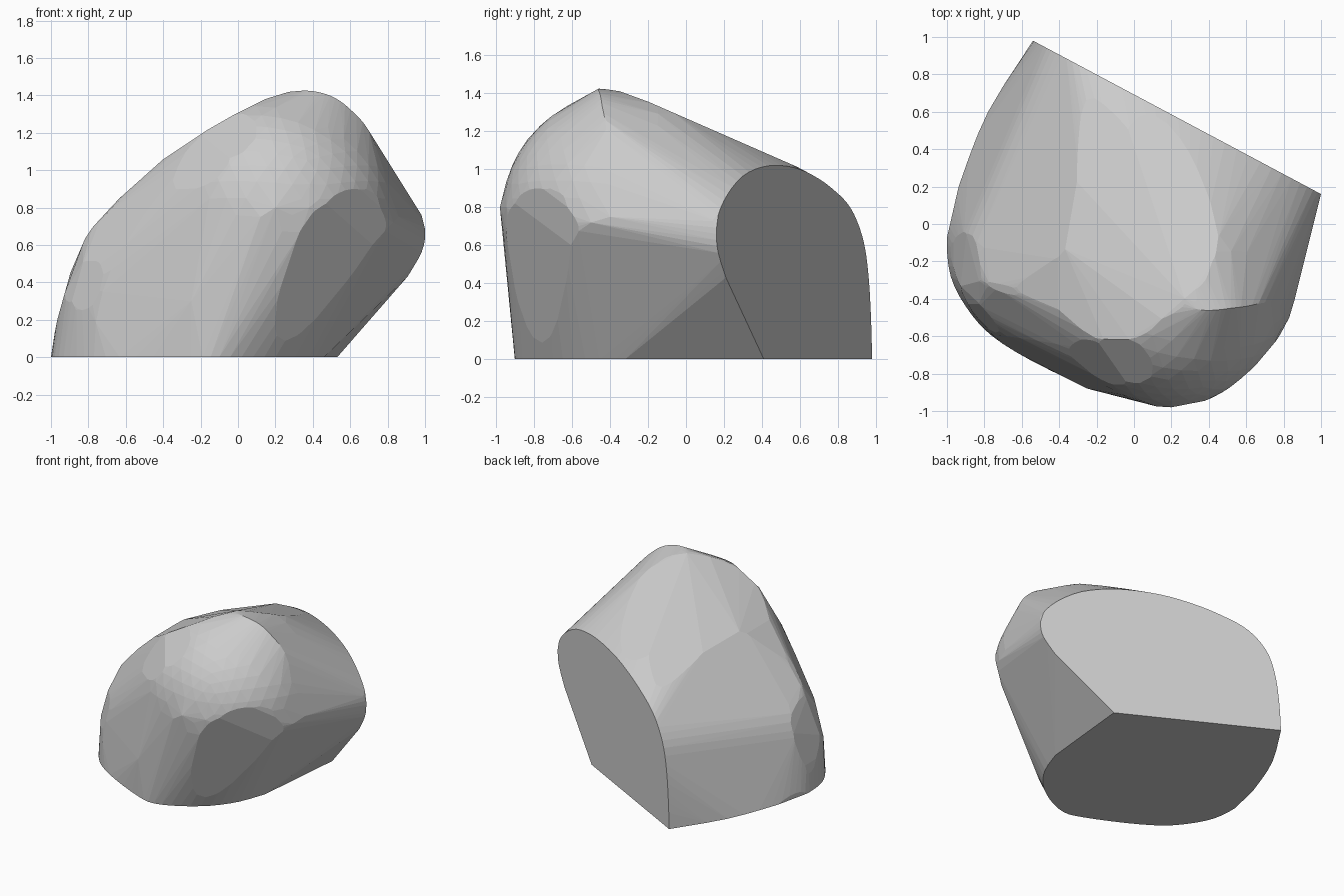
import bpy, bmesh
from math import sin, cos, radians
from mathutils import Vector, Matrix

if "Cube" in bpy.data.objects:
    bpy.data.objects.remove(bpy.data.objects["Cube"])


def hull(points):
    """New bmesh holding only the convex hull of the points."""
    bm = bmesh.new()
    for p in points:
        bm.verts.new(p)
    bmesh.ops.remove_doubles(bm, verts=bm.verts[:], dist=0.004)
    bmesh.ops.convex_hull(bm, input=bm.verts[:])
    bmesh.ops.delete(bm, geom=[v for v in bm.verts if not v.link_faces], context='VERTS')
    return bm


def ball(center, r, low):
    """Points of a sphere above a height."""
    bm = bmesh.new()
    bmesh.ops.create_icosphere(bm, subdivisions=4, radius=r,
                               matrix=Matrix.Translation(center))
    pts = [v.co.copy() for v in bm.verts if v.co.z > low]
    bm.free()
    return pts


def smooth(pts, steps=3):
    """Curve through the points."""
    ps = [Vector(p) for p in pts]
    ps = [ps[0]] + ps + [ps[-1]]
    out = []
    for a, b, c, d in zip(ps, ps[1:], ps[2:], ps[3:]):
        for i in range(steps):
            t = i / steps
            out.append(.5 * (2 * b + (c - a) * t + (2 * a - 5 * b + 4 * c - d) * t * t
                             + (3 * b - a - 3 * c + d) * t ** 3))
    return out + [ps[-1]]


def trim(bm, outline, azimuth, elevation, origin=(0, 0, 0), slack=.006):
    """Cut away everything outside an outline drawn across a viewing direction."""
    a, e = radians(azimuth), radians(elevation)
    right = Vector((-sin(a), cos(a), 0))
    view = Vector((cos(a) * cos(e), sin(a) * cos(e), sin(e)))
    up = view.cross(right)
    pts = [Vector(origin) + right * u + up * v for u, v in outline]
    for p, q in zip(pts, pts[1:]):
        n = (q - p).cross(view).normalized()
        if n.dot(Vector((0, 0, .6)) - p) > 0:
            n = -n
        bmesh.ops.bisect_plane(bm, geom=bm.verts[:] + bm.edges[:] + bm.faces[:], dist=1e-5,
                               plane_co=p + n * slack, plane_no=n, clear_outer=True)


# flat vertical back face: (y, z), x follows the slanted plane
back = [(.98, 0), (.975, .2), (.963, .42), (.94, .6), (.9, .73), (.85, .82), (.78, .89),
        (.7, .95), (.6, 1.0), (.5, 1.02), (.4, 1.012), (.3, .965), (.22, .87),
        (.17, .76), (.16, .66), (.17, .56), (.21, .43)]
points = [Vector((-.54 + (.98 - y) * 1.54 / .82, y, z)) for y, z in smooth(back) + [Vector((.41, 0))]]

# flat base outline
base = [(.46, -.32), (.38, -.53), (.255, -.7), (.08, -.83), (-.1, -.9), (-.25, -.87),
        (-.55, -.73), (-.77, -.59), (-.9, -.44), (-.98, -.28), (-1, -.1), (-.98, .05),
        (-.92, .25), (-.78, .6), (-.54, .98)]
points += [Vector((x, y, 0)) for x, y in smooth(base)]

# rounded crown, lower left shoulder, and the ridge and brow between them
points += ball((.19, -.32, .76), .65, .66) + ball((-.5, -.2, .3), .45, .05)
ridge = [(.79, -.42, .98), (.7, -.42, 1.21), (.6, -.44, 1.325), (.52, -.45, 1.385),
         (.44, -.46, 1.415), (.36, -.46, 1.425), (.28, -.44, 1.415), (.15, -.42, 1.375),
         (-.1, -.42, 1.25), (-.4, -.42, 1.05), (-.68, -.36, .8), (-.8, -.31, .66),
         (-.89, -.25, .45), (-.96, -.2, .2)]
brow = [(.06, -.65, 1.3), (-.13, -.7, 1.135), (-.42, -.64, .87), (-.68, -.6, .465),
        (-.76, -.59, .185)]
rim = [(-.25, -.88, .3), (.12, -.975, .75), (.2, -.98, .8), (.38, -.945, .8),
       (.58, -.82, .75), (.75, -.65, .72), (.83, -.5, .72), (.86, -.4, .75)]
points += smooth(ridge) + smooth(brow) + [Vector(p) for p in rim]
points += [Vector((-.92, -.36, .265)), Vector((.13, -.15, 1.3)), Vector((-.3, -.22, 1.11))]
bm = hull(points)

# trim by the straight outlines
front = [(-1, 0), (-.96, .2), (-.89, .45), (-.8, .66), (-.68, .8), (-.4, 1.05), (-.1, 1.25),
         (.15, 1.375), (.28, 1.415), (.36, 1.425), (.44, 1.415), (.52, 1.385), (.6, 1.325),
         (.7, 1.21), (.97, .78), (1, .66)]
side = [(-.91, 0), (-.985, .8), (-.96, .95), (-.88, 1.12), (-.77, 1.26), (-.58, 1.39),
        (-.47, 1.423), (-.35, 1.405), (-.2, 1.35), (.6, 1.0)]
top = [(-.54, .98), (-.78, .6), (-.92, .25), (-1, -.1), (-.98, -.3), (-.9, -.45), (-.77, -.6),
       (-.55, -.74), (-.25, -.88), (.12, -.975), (.2, -.98), (.38, -.95), (.58, -.825),
       (.75, -.65), (.83, -.5), (.86, -.4), (1, .16)]
trim(bm, front, -90, 0)
trim(bm, side, 0, 0)
trim(bm, top, -90, 90)

# trim by the slanted outlines, measured from the two lower back corners
corner_r, corner_l = (.52, .41, 0), (-.54, .98, 0)
front_right = [(-1.66, .02), (-1.624, .319), (-1.574, .496), (-1.482, .674), (-1.291, .858),
               (-1.043, .993), (-.78, 1.06), (-.631, 1.078)]
back_left = [(.156, 2.014), (.44, 1.887), (.631, 1.709), (.83, 1.383),
             (.936, 1.17), (1.02, .929), (1.085, .66), (1.12, .418)]
below_right = [(-.73, .773), (-.809, .624), (-.837, .482), (-.837, .376),
               (-.794, .199), (-.511, -.511)]
trim(bm, front_right, -55, 25, corner_r, .01)
trim(bm, back_left, 125, 25, corner_l, .01)
trim(bm, below_right, 50, -30, corner_r, .012)
final = hull([v.co.copy() for v in bm.verts])
bm.free()

# merge coplanar triangles, flat shaded stone
bmesh.ops.dissolve_limit(final, angle_limit=.01, verts=final.verts[:], edges=final.edges[:])
bmesh.ops.recalc_face_normals(final, faces=final.faces[:])
mesh = bpy.data.meshes.new("rock")
final.to_mesh(mesh)
final.free()
rock = bpy.data.objects.new("rock", mesh)
bpy.context.collection.objects.link(rock)
